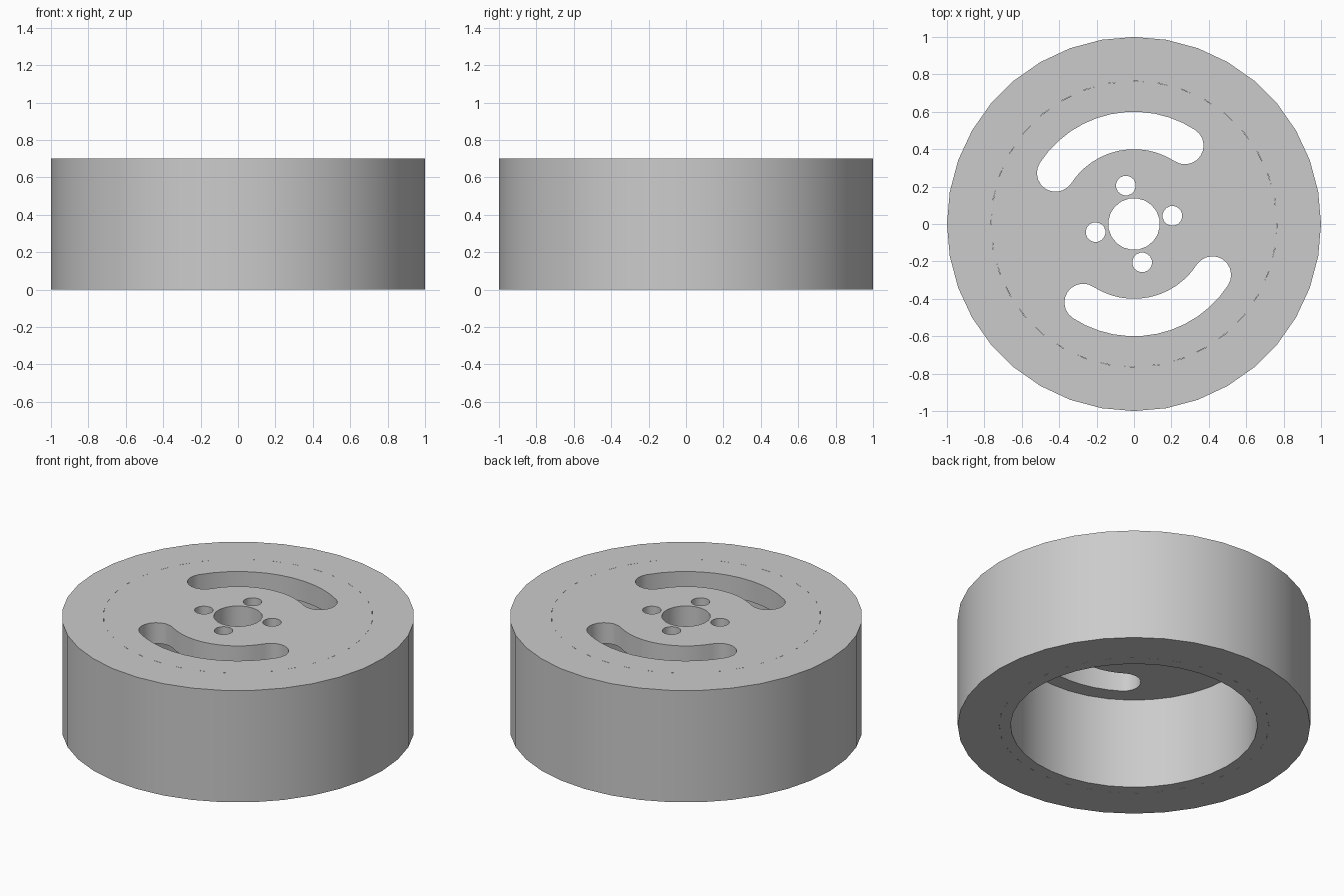
import bpy
import bmesh
from math import cos, sin, radians, tau
from mathutils import Vector

cube = bpy.data.objects.get("Cube")
if cube:
    bpy.data.objects.remove(cube, do_unlink=True)

HEIGHT = 0.70
WEB_BOTTOM = 0.57      # underside of the wheel disc
SEAT_RADIUS = 0.765    # where tyre and rim meet
TURN = radians(12)     # the wheel disc is turned a little inside the tyre

grey = bpy.data.materials.new("plain grey")
grey.use_nodes = True
colour = (0.6, 0.6, 0.6, 1)
grey.diffuse_color = colour
grey.node_tree.nodes["Principled BSDF"].inputs["Base Color"].default_value = colour


def polar(radius, angle):
    return Vector((radius * cos(angle), radius * sin(angle), 0))


def arc(radius, start, end, steps, centre=Vector()):
    return [centre + polar(radius, start + (end - start) * i / steps)
            for i in range(steps + 1)]


def circle(radius, sides, start=0.0, centre=Vector()):
    return arc(radius, start, start + tau, sides, centre)[:-1]


def curved_slot(mid, half_span, radius, half_width):
    """Arc-shaped slot with rounded ends."""
    a, b = mid - half_span, mid + half_span
    half_turn = tau / 2
    outer = arc(radius + half_width, a, b, 12)
    inner = arc(radius - half_width, b, a, 12)
    cap_b = arc(half_width, b, b + half_turn, 10, polar(radius, b))[1:-1]
    cap_a = arc(half_width, a + half_turn, a + 2 * half_turn, 10, polar(radius, a))[1:-1]
    return outer + cap_b + inner + cap_a


def prism(name, loops, bottom, top):
    """Fill an outline with holes and extrude it upwards."""
    bm = bmesh.new()
    edges = []
    for loop in loops:
        verts = [bm.verts.new((p.x, p.y, bottom)) for p in loop]
        edges += [bm.edges.new((v, verts[i - 1])) for i, v in enumerate(verts)]
    bmesh.ops.triangle_fill(bm, edges=edges, use_beauty=True, normal=(0, 0, 1))
    raised = bmesh.ops.extrude_face_region(bm, geom=bm.faces[:], use_keep_orig=True)
    bmesh.ops.translate(bm, vec=(0, 0, top - bottom),
                        verts=[g for g in raised["geom"] if isinstance(g, bmesh.types.BMVert)])
    bmesh.ops.recalc_face_normals(bm, faces=bm.faces[:])
    mesh = bpy.data.meshes.new(name)
    bm.to_mesh(mesh)
    bm.free()
    mesh.materials.append(grey)
    obj = bpy.data.objects.new(name, mesh)
    bpy.context.collection.objects.link(obj)
    return obj


# Tyre
tyre = prism("tyre", [circle(1, 36), circle(SEAT_RADIUS, 36)], 0, HEIGHT)

# Rim barrel below the disc
barrel = prism("rim_barrel", [circle(SEAT_RADIUS, 36, TURN), circle(0.70, 36, TURN)],
               0, WEB_BOTTOM)

# Wheel disc with axle hole, four bolt holes and two curved slots
quarter = tau / 4
openings = [circle(0.138, 20, TURN)]
openings += [circle(0.053, 16, TURN, polar(0.21, TURN + quarter * i)) for i in range(4)]
openings += [curved_slot(TURN + quarter * i, quarter / 2, 0.5, 0.1) for i in (1, 3)]
disc = prism("wheel_disc", [circle(SEAT_RADIUS, 36, TURN)] + openings, WEB_BOTTOM, HEIGHT)

# Smooth round walls, crisp rims
bpy.ops.object.select_all(action="DESELECT")
for part in (tyre, barrel, disc):
    part.select_set(True)
bpy.context.view_layer.objects.active = tyre
bpy.ops.object.shade_smooth_by_angle(angle=radians(30))
